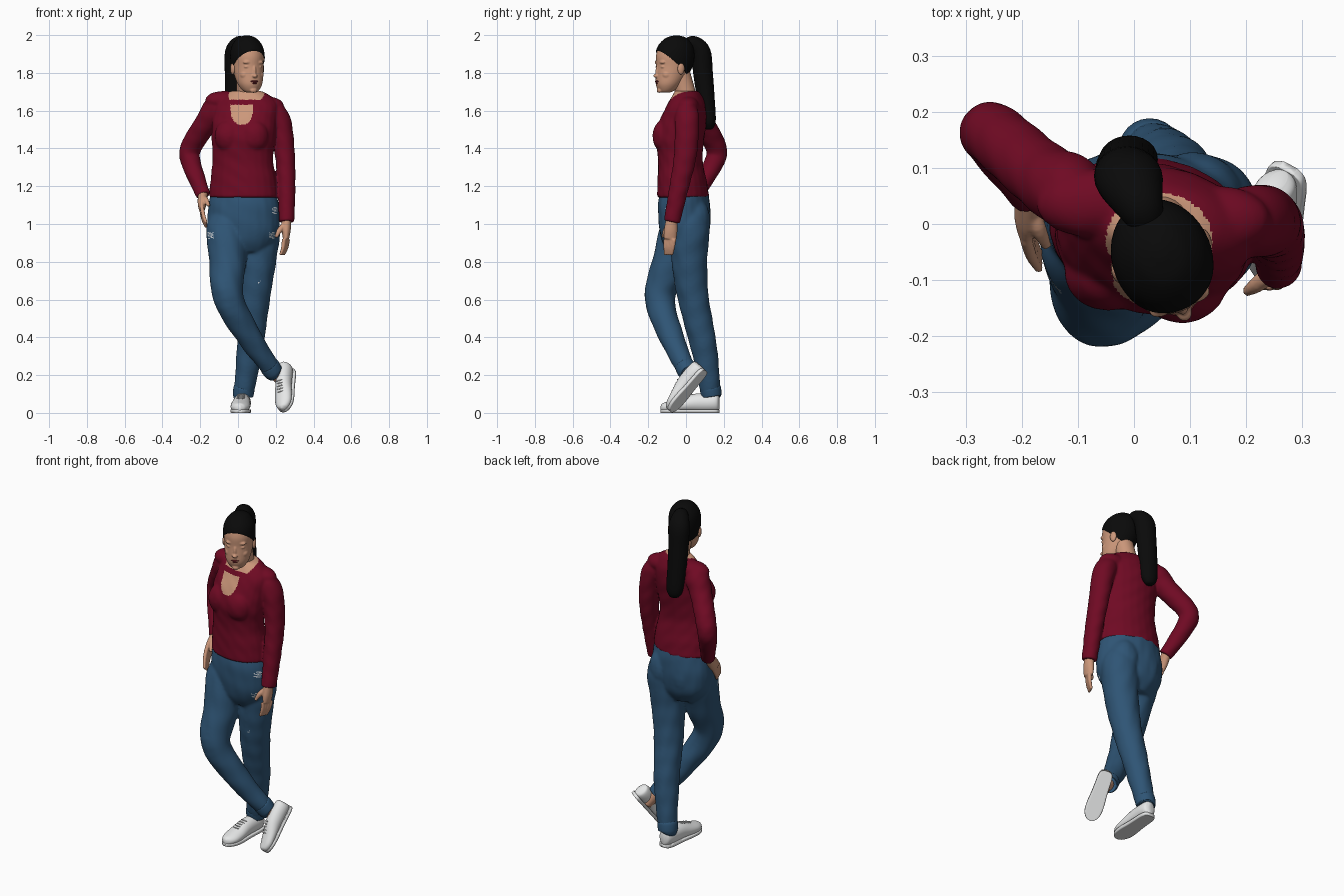
import bpy, bmesh
from math import sin, cos, pi
from mathutils import Vector, Matrix

if "Cube" in bpy.data.objects:
    bpy.data.objects.remove(bpy.data.objects["Cube"], do_unlink=True)


def material(name, red, green, blue):
    mat = bpy.data.materials.new(name)
    mat.use_nodes = True
    colour = (red, green, blue, 1)
    mat.diffuse_color = colour
    shader = mat.node_tree.nodes["Principled BSDF"]
    shader.inputs["Base Color"].default_value = colour
    shader.inputs["Roughness"].default_value = 0.8
    return mat


SKIN = material("skin", 0.6, 0.31, 0.195)
RED = material("burgundy knit", 0.16, 0.003, 0.017)
DENIM = material("blue denim", 0.028, 0.09, 0.178)
BLACK = material("black hair", 0.003, 0.003, 0.003)
WHITE = material("white leather", 0.8, 0.81, 0.81)
LIP = material("dark lips", 0.2, 0.025, 0.03)
GREY = material("grey laces", 0.65, 0.66, 0.66)
FRAY = material("frayed denim", 0.65, 0.7, 0.75)


def spline(points, steps):
    """Smooth curve through points; radii are interpolated as well."""
    padded = [points[0]] + points + [points[-1]]
    for i in range(len(points) - 1):
        for step in range(steps):
            t = step / steps
            yield [q + 0.5 * t * (r - p + t * (2 * p - 5 * q + 4 * r - s + t * (3 * q - p - 3 * r + s)))
                   for p, q, r, s in zip(*padded[i:i + 4])]
    yield list(points[-1])


def loft(bm, points, yaw=None, sides=24, steps=6, clamp=None):
    """Closed tube; each point is x, y, z, radius and an optional second radius."""
    stations = list(spline([tuple(p) if len(p) == 5 else (*p, p[3]) for p in points], steps))
    centres = [Vector(s[:3]) for s in stations]
    rings = []
    for i, (centre, station) in enumerate(zip(centres, stations)):
        if yaw is None:
            along = (centres[min(i + 1, len(centres) - 1)] - centres[max(i - 1, 0)]).normalized()
            across = Vector((1, 0, 0))
            across = (across - along * across.dot(along)).normalized()
            other = along.cross(across)
        else:
            across, other = Vector((cos(yaw), sin(yaw), 0)), Vector((-sin(yaw), cos(yaw), 0))
        ring = []
        for k in range(sides):
            angle = 2 * pi * k / sides
            co = centre + across * cos(angle) * station[3] + other * sin(angle) * station[4]
            if clamp:
                co.z = min(max(co.z, clamp[0]), clamp[1])
            ring.append(bm.verts.new(co))
        rings.append(ring)
    for low, high in zip(rings, rings[1:]):
        for k in range(sides):
            n = (k + 1) % sides
            bm.faces.new((low[k], low[n], high[n], high[k]))
    bm.faces.new(rings[0][::-1])
    bm.faces.new(rings[-1])


def ball(bm, centre, size):
    bmesh.ops.create_uvsphere(bm, u_segments=18, v_segments=12, radius=1,
                              matrix=Matrix.Translation(centre) @ Matrix.Diagonal((*size, 1)))


def finish(bm, name, *mats, matrix=None, voxel=None, relaxing=5):
    """Turn the bmesh into a smooth object, optionally fusing its pieces."""
    if matrix:
        bm.transform(matrix)
    bmesh.ops.recalc_face_normals(bm, faces=bm.faces[:])
    mesh = bpy.data.meshes.new(name)
    bm.to_mesh(mesh)
    bm.free()
    obj = bpy.data.objects.new(name, mesh)
    bpy.context.collection.objects.link(obj)
    if voxel:
        remesh = obj.modifiers.new("fuse", "REMESH")
        remesh.mode, remesh.voxel_size = "VOXEL", voxel
        relax = obj.modifiers.new("relax", "SMOOTH")
        relax.factor, relax.iterations = 0.5, relaxing
        graph = bpy.context.evaluated_depsgraph_get()
        fused = bpy.data.meshes.new_from_object(obj.evaluated_get(graph))
        obj.modifiers.clear()
        obj.data = fused
    obj.data.materials.clear()
    for mat in mats:
        obj.data.materials.append(mat)
    for face in obj.data.polygons:
        face.use_smooth = True
    return obj


def wrinkle(obj, depth, folds):
    normals = [v.normal.copy() for v in obj.data.vertices]
    for v, normal in zip(obj.data.vertices, normals):
        v.co += normal * depth * folds(v.co)


TURN = -0.2

# Sweater: torso, bust, shoulder slopes and sleeves fused together
bm = bmesh.new()
loft(bm, [(0.03, -0.015, 1.14, 0.187, 0.136), (0.03, -0.02, 1.22, 0.179, 0.129), (0.025, -0.03, 1.34, 0.163, 0.116),
          (0.03, -0.032, 1.46, 0.172, 0.128), (0.035, -0.015, 1.55, 0.174, 0.122), (0.045, 0, 1.62, 0.17, 0.102),
          (0.045, 0.005, 1.66, 0.148, 0.086), (0.045, 0.005, 1.69, 0.11, 0.07), (0.045, 0, 1.705, 0.075, 0.06)], yaw=TURN)
for spot in ((0.085, -0.11, 1.465), (-0.045, -0.087, 1.465)):
    ball(bm, spot, (0.08, 0.068, 0.09))
ball(bm, (-0.075, 0.037, 1.655), (0.1, 0.062, 0.05))
ball(bm, (0.155, 0.008, 1.625), (0.09, 0.06, 0.05))
loft(bm, [(0.165, 0.005, 1.62, 0.045), (0.195, 0.004, 1.585, 0.062), (0.227, 0.006, 1.52, 0.06, 0.065),
          (0.249, -0.004, 1.36, 0.053, 0.06), (0.257, -0.04, 1.18, 0.047, 0.051), (0.257, -0.075, 1.01, 0.041, 0.044)])
loft(bm, [(-0.08, 0.04, 1.65, 0.045), (-0.115, 0.057, 1.618, 0.067), (-0.165, 0.088, 1.54, 0.061),
          (-0.251, 0.161, 1.4, 0.056), (-0.244, 0.141, 1.31, 0.051), (-0.182, 0.05, 1.15, 0.038)])
sweater = finish(bm, "sweater", RED, SKIN, voxel=0.0055, relaxing=18)
wrinkle(sweater, 0.001, lambda c: sin(c.z * 70 + c.x * 45) * sin(c.x * 27 + c.y * 33))
for face in sweater.data.polygons:
    x, y, z = face.center
    neckline = z > 1.657 and ((x - 0.045) / 0.095) ** 2 + ((y + 0.03) / 0.085) ** 2 < 1
    keyhole = y < -0.05 and z < 1.632 and abs((x - 0.02) / 0.06) ** 2 + ((1.632 - z) / 0.108) ** 3 < 1
    face.material_index = int(neckline or keyhole)

# Jeans: pelvis, seat, straight leg and crossed leg fused together
bm = bmesh.new()
loft(bm, [(0.03, -0.01, 1.18, 0.17, 0.121), (0.03, -0.01, 1.1, 0.189, 0.136), (0.028, -0.008, 1.0, 0.194, 0.134),
          (0.028, -0.008, 0.92, 0.175, 0.12), (0.03, -0.01, 0.85, 0.12, 0.08)], yaw=TURN)
ball(bm, (0.11, 0.03, 1.02), (0.09, 0.1, 0.13))
ball(bm, (-0.025, 0.042, 1.01), (0.095, 0.09, 0.13))
loft(bm, [(0.11, 0.01, 1.08, 0.07), (0.12, 0.02, 0.98, 0.103), (0.106, 0.018, 0.8, 0.095), (0.087, 0.04, 0.6, 0.082),
          (0.064, 0.094, 0.35, 0.07), (0.028, 0.134, 0.09, 0.052)])
loft(bm, [(-0.055, -0.01, 1.08, 0.07), (-0.06, -0.028, 0.98, 0.107), (-0.055, -0.08, 0.8, 0.098),
          (-0.051, -0.139, 0.61, 0.081), (0.055, -0.08, 0.41, 0.066), (0.185, 0.005, 0.22, 0.048)])
jeans = finish(bm, "jeans", DENIM, FRAY, voxel=0.006, relaxing=22)
wrinkle(jeans, 0.0015, lambda c: sin(c.z * 38 + c.x * 50) * sin(c.x * 30 - c.z * 14 + c.y * 25))
tears = [(0.195, 1.07, 0.015), (-0.145, 0.94, 0.015), (0.18, 0.94, 0.015), (0.11, 0.69, 0.008)]
for face in jeans.data.polygons:
    x, y, z = face.center
    torn = any(abs(x - u) < size and abs(z - w) < size * 1.2 for u, w, size in tears)
    face.material_index = int(torn and face.normal.y < 0 and sin(z * 420 + x * 180) > -0.2)

# Rolled trouser cuffs
for side, ends in (("left", [(0.034, 0.127, 0.14, 0.05), (0.032, 0.129, 0.13, 0.056),
                             (0.027, 0.135, 0.092, 0.054), (0.027, 0.136, 0.085, 0.046)]),
                   ("right", [(0.162, -0.01, 0.255, 0.046), (0.167, -0.006, 0.248, 0.053),
                              (0.187, 0.007, 0.217, 0.051), (0.191, 0.01, 0.212, 0.043)])):
    bm = bmesh.new()
    loft(bm, ends)
    finish(bm, side + "_trouser_cuff", DENIM)

# Ankles
bm = bmesh.new()
loft(bm, [(0.17, 0, 0.24, 0.033), (0.205, 0.012, 0.2, 0.032), (0.24, 0.03, 0.155, 0.03)])
loft(bm, [(0.028, 0.13, 0.13, 0.035), (0.022, 0.115, 0.05, 0.033)])
finish(bm, "ankles", SKIN)

# Shoes: upper, slab sole and laces, placed by a matrix
LAST = [(0, 0.148, 0.05, 0.014, 0.03), (0, 0.138, 0.05, 0.032, 0.042), (0, 0.11, 0.051, 0.04, 0.046),
        (0, 0.06, 0.051, 0.042, 0.047), (0, 0.01, 0.048, 0.044, 0.044), (0, -0.05, 0.037, 0.049, 0.035),
        (0, -0.1, 0.029, 0.046, 0.029), (0, -0.132, 0.026, 0.03, 0.023), (0, -0.145, 0.026, 0.01, 0.014)]
heelward = Vector((0.1, 0.61, 0.72)).normalized()
sideways = heelward.cross(Vector((-0.5, -0.6, 0.6))).normalized()
raised = Matrix((sideways, heelward, sideways.cross(heelward))).transposed().to_4x4()
raised.translation = (0.264, 0.012, 0.112)
planted = Matrix.Translation((0.018, 0.02, 0)) @ Matrix.Rotation(-0.07, 4, "Z")
for side, place, size in (("left", planted, 1.06), ("right", raised, 0.98)):
    place = place @ Matrix.Scale(size, 4)
    bm = bmesh.new()
    loft(bm, LAST, clamp=(0.008, 1))
    loft(bm, [(x, y, 0.012, wide + 0.001, 0.04) for x, y, z, wide, tall in LAST], clamp=(0, 0.018))
    finish(bm, side + "_shoe", WHITE, matrix=place)
    bm = bmesh.new()
    for i in range(5):
        ball(bm, (0, -0.055 + 0.016 * i, 0.073 + 0.005 * i), (0.02, 0.004, 0.003))
    finish(bm, side + "_laces", GREY, matrix=place)


# Hands: flat palm, four fingers and a thumb
def hand(name, wrist, knuckles, tip, spread):
    wrist, knuckles, tip, spread = map(Vector, (wrist, knuckles, tip, spread))
    bm = bmesh.new()
    middle = wrist.lerp(knuckles, 0.6)
    loft(bm, [(*wrist, 0.026, 0.028), (*middle, 0.024, 0.036), (*knuckles, 0.016, 0.034)])
    inward = Vector((-0.022 if tip.x > 0 else 0.018, 0, 0))
    for i in range(4):
        shift = spread * (i - 1.5)
        root, end = knuckles + shift, tip + shift * 0.8
        bend = root.lerp(end, 0.55) - inward * 0.2
        loft(bm, [(*root, 0.012), (*bend, 0.0105), (*end, 0.008)], sides=10, steps=4)
        ball(bm, end, (0.008, 0.008, 0.008))
    thumb = middle - spread * 2.4 + (tip - knuckles) * 0.5
    loft(bm, [(*wrist.lerp(middle, 0.5), 0.017), (*(middle - spread * 1.7 + inward), 0.015),
              (*(thumb + inward * 1.3), 0.009)], sides=10, steps=4)
    finish(bm, name, SKIN, voxel=0.004)


hand("left_hand", (0.257, -0.075, 1.04), (0.254, -0.085, 0.92), (0.235, -0.092, 0.842), (0.007, 0.015, 0))
hand("right_hand", (-0.186, 0.055, 1.16), (-0.192, -0.01, 1.08), (-0.17, -0.065, 1), (0, 0.012, -0.01))

# Head, modelled facing forward and then turned
SKULL = [(0, -0.055, -0.155, 0.022, 0.022), (0, -0.047, -0.143, 0.043, 0.043), (0, -0.037, -0.11, 0.064, 0.066),
         (0, -0.02, -0.065, 0.075, 0.083), (0, -0.004, -0.015, 0.081, 0.096), (0, 0, 0.04, 0.084, 0.101),
         (0, 0.004, 0.09, 0.074, 0.088), (0, 0.008, 0.127, 0.045, 0.054), (0, 0.01, 0.14, 0.012, 0.014)]
pose = Matrix.Translation((0.05, -0.06, 1.85)) @ Matrix.Rotation(0.38, 4, "Z")
bm = bmesh.new()
loft(bm, SKULL, yaw=0, sides=40)
ball(bm, (0, -0.103, -0.066), (0.015, 0.018, 0.011))
ball(bm, (0, -0.095, -0.042), (0.01, 0.014, 0.034))
ball(bm, (0, -0.088, -0.143), (0.02, 0.012, 0.013))
for side in (-1, 1):
    ball(bm, (side * 0.034, -0.083, -0.018), (0.018, 0.011, 0.008))
    ball(bm, (side * 0.034, -0.084, 0.006), (0.024, 0.014, 0.01))
    ball(bm, (side * 0.041, -0.06, -0.06), (0.026, 0.028, 0.025))
finish(bm, "head", SKIN, matrix=pose, voxel=0.0035, relaxing=4)
bm = bmesh.new()
for side in (-1, 1):
    ball(bm, (side * 0.083, 0.003, -0.028), (0.011, 0.019, 0.031))
finish(bm, "ears", SKIN, matrix=pose)
bm = bmesh.new()
loft(bm, [(0.045, 0.01, 1.6, 0.06), (0.046, -0.005, 1.7, 0.054), (0.048, -0.035, 1.8, 0.056)])
finish(bm, "neck", SKIN)
bm = bmesh.new()
ball(bm, (0, -0.099, -0.095), (0.022, 0.009, 0.006))
ball(bm, (0, -0.097, -0.104), (0.018, 0.009, 0.006))
finish(bm, "lips", LIP, matrix=pose)

# Hair: skull shell cut along the hairline, and a ponytail
bm = bmesh.new()
loft(bm, [[v * 1.055 for v in ring] for ring in SKULL], yaw=0, sides=40)
bmesh.ops.bisect_plane(bm, geom=bm.verts[:] + bm.edges[:] + bm.faces[:], plane_co=(0, -0.1, 0.071),
                       plane_no=(0, 0.88, 1), clear_inner=True)
bmesh.ops.holes_fill(bm, edges=[e for e in bm.edges if e.is_boundary], sides=0)
finish(bm, "hair_cap", BLACK, matrix=pose)
bm = bmesh.new()
loft(bm, [(0.025, 0, 1.94, 0.03), (0.01, 0.035, 1.953, 0.044, 0.043), (-0.008, 0.078, 1.91, 0.06, 0.052),
          (-0.013, 0.09, 1.8, 0.057, 0.052), (-0.012, 0.106, 1.66, 0.054, 0.046), (-0.008, 0.12, 1.55, 0.049, 0.038),
          (-0.006, 0.124, 1.51, 0.03, 0.024), (-0.006, 0.125, 1.5, 0.012, 0.01)])
finish(bm, "ponytail", BLACK)
